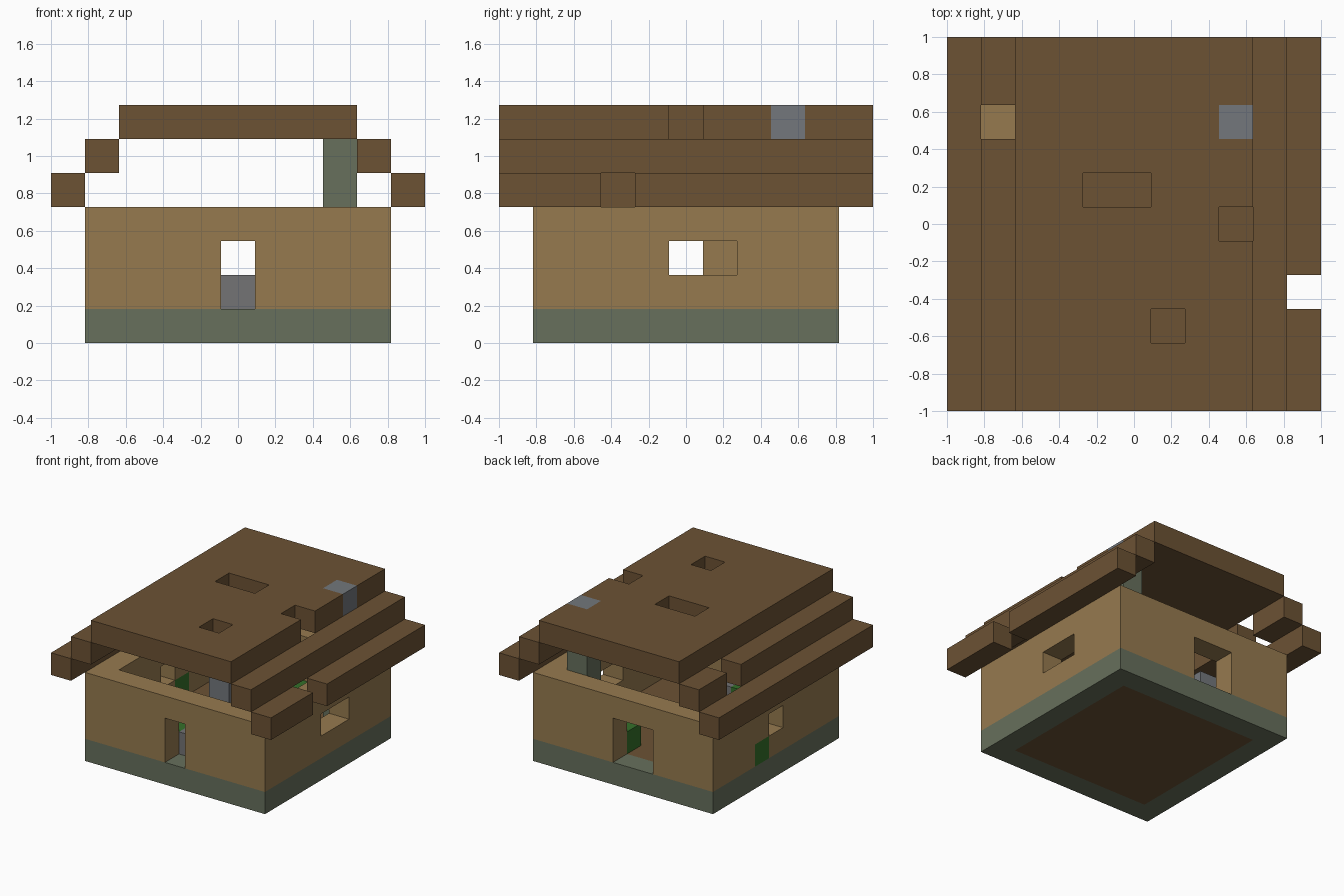
import bpy, bmesh
from mathutils import Vector

if "Cube" in bpy.data.objects:
    bpy.data.objects.remove(bpy.data.objects["Cube"], do_unlink=True)

N = 11               # cells along the longest side
U = 2 / N            # cell size


def material(name, rgb):
    lin = [((c / 255 + 0.055) / 1.055) ** 2.4 for c in rgb] + [1]
    m = bpy.data.materials.new(name)
    m.use_nodes = True
    m.diffuse_color = lin
    m.node_tree.nodes["Principled BSDF"].inputs["Base Color"].default_value = lin
    return m


wood = material("dark wood", (108, 82, 52))
tan = material("tan planks", (150, 122, 79))
moss = material("mossy stone", (103, 112, 92))
grey = material("grey stone", (115, 115, 117))
slate = material("blue grey stone", (115, 119, 124))
green = material("leaf green", (52, 112, 42))


def block(xs, ys, zs):
    """Cells in inclusive index ranges; a single number is one layer."""
    spans = [range(s, s + 1) if isinstance(s, int) else range(s[0], s[1] + 1)
             for s in (xs, ys, zs)]
    return {(i, j, k) for i in spans[0] for j in spans[1] for k in spans[2]}


ALL, INSIDE = (0, 10), (2, 8)
HOUSE = (1, 9)

# Wall ring, then openings
ring = lambda zs: block(HOUSE, HOUSE, zs) - block(INSIDE, INSIDE, zs)
front_door = block(5, 1, (1, 2))
back_door = block((4, 5), 9, (1, 2))
left_window = block(9, (5, 6), 2)
right_window = block(1, 5, 2)
wall_plant = block(1, 6, 1)
walls = ring((1, 3)) - front_door - back_door - left_window - right_window - wall_plant

# Stepped roof with missing pieces
chimney_cap = block(8, 8, 6)
roof_top = (block((2, 8), ALL, 6) - block((4, 5), 6, 6) - block(8, 5, 6)
            - block(6, 2, 6) - chimney_cap)

parts = [
    ("foundation", moss, ring(0)),
    ("floor", wood, block(INSIDE, INSIDE, 0)),
    ("walls", tan, walls),
    ("wall_plant", green, wall_plant),
    ("right_eave", wood, block(0, ALL, 4)),
    ("left_eave", wood, block(10, ALL, 4) - block(10, 3, 4)),
    ("right_roof_step", wood, block(1, ALL, 5) - block(1, 8, 5)),
    ("left_roof_step", wood, block(9, ALL, 5)),
    ("roof_top", wood, roof_top),
    ("chimney_cap", slate, chimney_cap),
    ("chimney_pillar", moss, block(8, 8, (1, 5))),
    ("entry_stone", grey, block(5, 2, 1)),
    ("inner_stone", slate, block(3, 7, (1, 2))),
    ("front_plant", green, block(4, 2, 1)),
    ("back_plant", green, block(6, 8, 1)),
]
occupied = set().union(*(cells for _, _, cells in parts))


def build(name, mat, cells):
    """Mesh of the exposed sides of a group of cells."""
    bm = bmesh.new()
    for cell in sorted(cells):
        centre = Vector(cell) + Vector((0.5, 0.5, 0.5))
        for axis in range(3):
            for side in (-1, 1):
                n = Vector((0, 0, 0))
                n[axis] = side
                if tuple(int(c + d) for c, d in zip(cell, n)) in occupied:
                    continue
                a = Vector((0, 0, 0))
                a[(axis + 1) % 3] = 0.5
                b = n.cross(a)
                corners = [centre + n / 2 + o for o in (a + b, b - a, -a - b, a - b)]
                bm.faces.new([bm.verts.new((c.x * U - 1, c.y * U - 1, c.z * U))
                              for c in corners])
    bmesh.ops.remove_doubles(bm, verts=bm.verts, dist=U / 100)
    me = bpy.data.meshes.new(name)
    bm.to_mesh(me)
    bm.free()
    me.materials.append(mat)
    ob = bpy.data.objects.new(name, me)
    bpy.context.collection.objects.link(ob)


for part in parts:
    build(*part)
